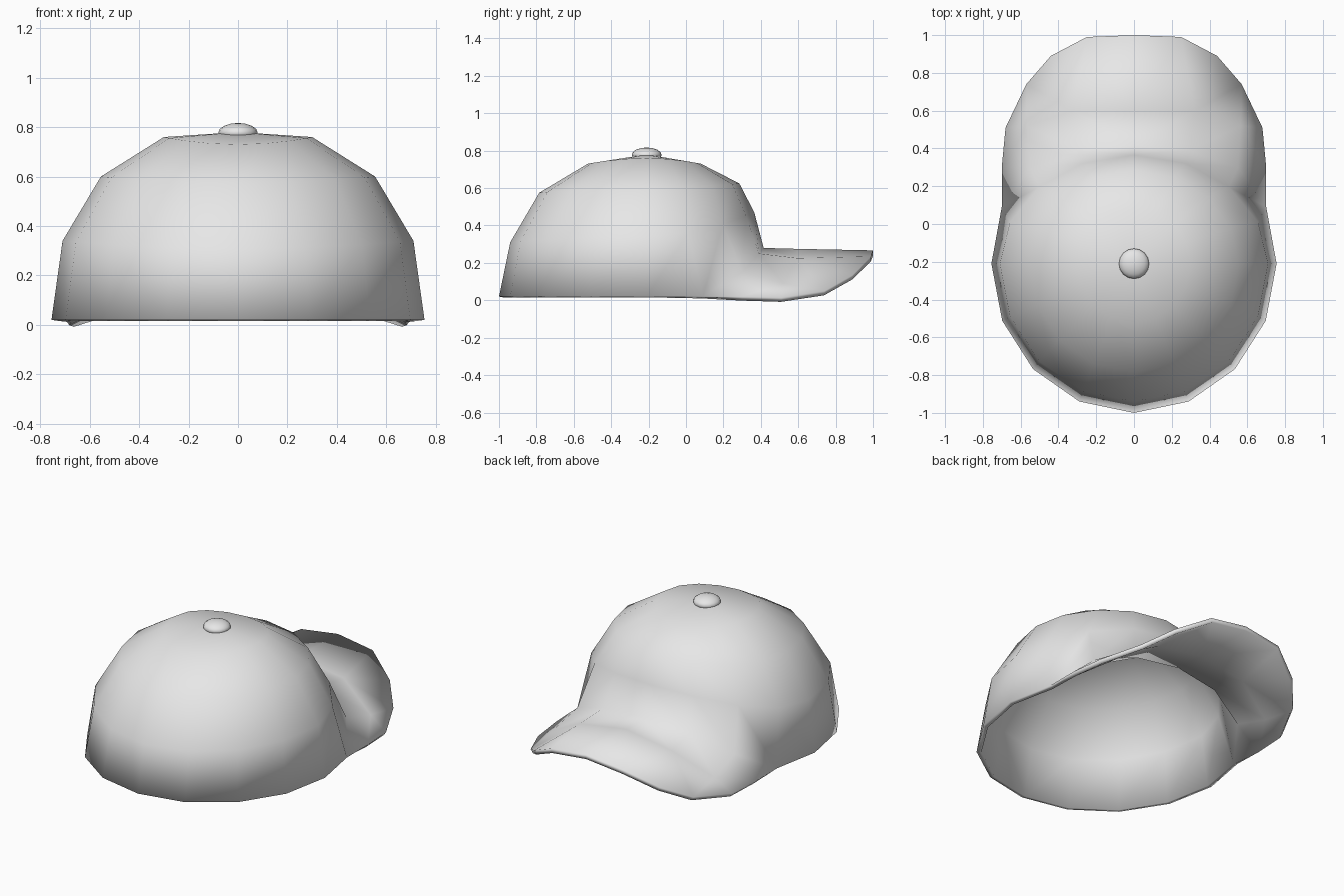
import bpy
import bmesh
from math import sin, cos, radians

cube = bpy.data.objects.get("Cube")
if cube:
    bpy.data.objects.remove(cube, do_unlink=True)

grey = bpy.data.materials.new("light_grey")
grey.use_nodes = True
colour = (0.8, 0.8, 0.8, 1)
grey.diffuse_color = colour
grey.node_tree.nodes["Principled BSDF"].inputs["Base Color"].default_value = colour

CENTRE_Y = -0.21

# Crown rings, bottom to top: side radius and height, back and front the same
RINGS = [
    ((0.755, 0.02), (0.79, 0.02), (0.62, 0.28)),
    ((0.71, 0.34), (0.73, 0.31), (0.575, 0.47)),
    ((0.555, 0.60), (0.575, 0.575), (0.495, 0.625)),
    ((0.30, 0.76), (0.315, 0.73), (0.29, 0.73)),
]
# Arched front seam, then the brim's middle and outer edge, side to centre
SEAM = [(0.70, 0.09, 0.02), (0.55, 0.30, 0.15), (0.30, 0.39, 0.25), (0, 0.415, 0.28)]
MIDDLE = [(0.70, 0.30, 0.02), (0.565, 0.52, 0.09), (0.32, 0.60, 0.225), (0, 0.60, 0.275)]
EDGE = [(0.68, 0.51, 0.015), (0.57, 0.74, 0.05), (0.44, 0.89, 0.135),
        (0.25, 0.99, 0.235), (0, 1.0, 0.267)]


def ring_point(ring, degrees):
    (side_r, side_z), back, front = ring
    c, s = cos(radians(degrees)), sin(radians(degrees))
    end_r, end_z = front if s > 0 else back
    x = side_r * c if abs(degrees) < 90 else 0
    return x, CENTRE_Y + end_r * s, side_z + (end_z - side_z) * s * s


# Half of the crown and brim, back to front
bm = bmesh.new()
angles = [-90 + 22.5 * i for i in range(9)]
rows = [[bm.verts.new(ring_point(r, a)) for a in angles] for r in RINGS]
for vert, co in zip(rows[0][5:], SEAM):
    vert.co = co
top = bm.verts.new((0, CENTRE_Y, 0.78))
for low, high in zip(rows, rows[1:]):
    for i in range(8):
        bm.faces.new((low[i], low[i + 1], high[i + 1], high[i]))
for a, b in zip(rows[-1], rows[-1][1:]):
    bm.faces.new((a, b, top))

seam = rows[0][5:]
middle = [bm.verts.new(p) for p in MIDDLE]
edge = [bm.verts.new(p) for p in EDGE]
for i in range(3):
    bm.faces.new((middle[i], middle[i + 1], seam[i + 1], seam[i]))
for i in range(2):
    bm.faces.new((edge[i], edge[i + 1], middle[i + 1], middle[i]))
bm.faces.new((edge[2], edge[3], middle[2]))
bm.faces.new((edge[3], edge[4], middle[3], middle[2]))

mesh = bpy.data.meshes.new("crown_and_brim")
bm.to_mesh(mesh)
bm.free()
mesh.materials.append(grey)
mesh.shade_smooth()
cap = bpy.data.objects.new("crown_and_brim", mesh)
bpy.context.collection.objects.link(cap)
mirror = cap.modifiers.new("mirror", 'MIRROR')
mirror.use_clip = True
shell = cap.modifiers.new("cloth_thickness", 'SOLIDIFY')
shell.thickness = 0.028
shell.offset = -1

# Button on top of the crown
bpy.ops.mesh.primitive_uv_sphere_add(segments=16, ring_count=8, radius=1,
                                     location=(0, CENTRE_Y, 0.777))
button = bpy.context.object
button.name = "top_button"
button.scale = (0.08, 0.08, 0.04)
button.data.materials.append(grey)
bpy.ops.object.shade_smooth()
